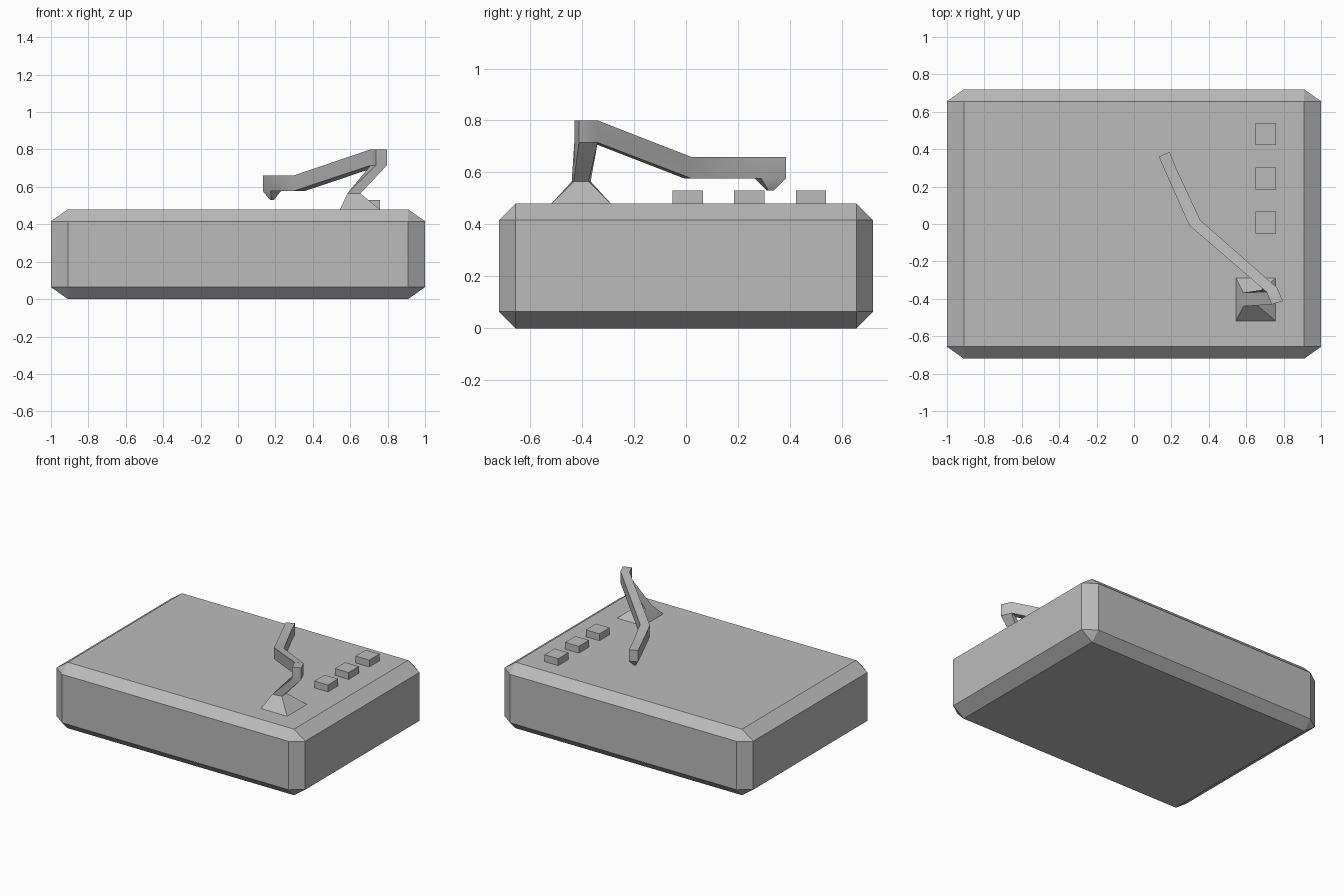
import bpy
import bmesh
from math import radians
from mathutils import Vector

old = bpy.data.objects.get("Cube")
if old:
    bpy.data.objects.remove(old, do_unlink=True)

grey = bpy.data.materials.new("plain grey")
grey.use_nodes = True
colour = (0.5, 0.5, 0.5, 1)
grey.diffuse_color = colour
grey.node_tree.nodes["Principled BSDF"].inputs["Base Color"].default_value = colour


def finish(name, bm):
    bmesh.ops.recalc_face_normals(bm, faces=bm.faces)
    mesh = bpy.data.meshes.new(name)
    bm.to_mesh(mesh)
    bm.free()
    mesh.materials.append(grey)
    obj = bpy.data.objects.new(name, mesh)
    bpy.context.collection.objects.link(obj)
    return obj


def block(name, size, centre, chamfer=None):
    """Box, optionally with a different chamfer depth on each axis."""
    bm = bmesh.new()
    bmesh.ops.create_cube(bm, size=1)
    unit = chamfer or (1, 1, 1)
    bmesh.ops.scale(bm, vec=[s / u for s, u in zip(size, unit)], verts=bm.verts)
    if chamfer:
        bmesh.ops.bevel(bm, geom=bm.edges[:], offset=1, segments=1,
                        affect='EDGES', profile=0.5)
    bmesh.ops.scale(bm, vec=unit, verts=bm.verts)
    bmesh.ops.translate(bm, vec=centre, verts=bm.verts)
    return finish(name, bm)


def bridge(bm, low, high):
    for i in range(4):
        j = (i + 1) % 4
        bm.faces.new((low[i], low[j], high[j], high[i]))


# Chamfered case
block("case", (2, 1.44, 0.48), (0, 0, 0.24), (0.09, 0.064, 0.064))

# Row of square buttons
for i in range(3):
    block(f"button_{i + 1}", (0.11, 0.117, 0.07), (0.705, 0.007 + 0.237 * i, 0.495))

# Arm: flared foot, leaning post and joint, listed as rings of four corners
bm = bmesh.new()


def ring(corners, z):
    return [bm.verts.new((x, y, z)) for x, y in corners]


joint = [(0.708, -0.363), (0.765, -0.34), (0.796, -0.412), (0.737, -0.43)]
foot = ring([(0.545, -0.287), (0.76, -0.287), (0.76, -0.52), (0.545, -0.52)], 0.478)
neck = ring([(0.585, -0.367), (0.655, -0.375), (0.655, -0.432), (0.585, -0.44)], 0.565)
under = ring(joint, 0.715)
crown = ring(joint, 0.80)
bm.faces.new(foot)
bm.faces.new(crown)
bridge(bm, foot, neck)
bridge(bm, neck, under)
for i in range(1, 4):
    j = (i + 1) % 4
    bm.faces.new((under[i], under[j], crown[j], crown[i]))


# Bent beam leaving the open side of the joint
def section(left, right, bottom, top):
    return [bm.verts.new((*p, z)) for p, z in
            ((left, bottom), (right, bottom), (right, top), (left, top))]


elbow = section((0.295, -0.007), (0.355, 0.02), 0.577, 0.66)
cut = section((0.174, 0.265), (0.229, 0.29), 0.577, 0.66)
tip = section((0.133, 0.36), (0.19, 0.385), 0.577, 0.66)
bridge(bm, [under[0], under[1], crown[1], crown[0]], elbow)
bridge(bm, elbow, cut)
bm.faces.new(tip)
for i in range(1, 4):
    j = (i + 1) % 4
    bm.faces.new((cut[i], cut[j], tip[j], tip[i]))

# Tapered stylus under the end of the beam
root = [cut[0], cut[1], tip[1], tip[0]]
middle = sum((v.co for v in root), Vector()) / 4
point = []
for v in root:
    p = middle.lerp(v.co, 0.22)
    p.z = 0.53
    point.append(bm.verts.new(p))
bridge(bm, root, point)
bm.faces.new(point)

arm = finish("arm", bm)
bpy.ops.object.select_all(action='DESELECT')
arm.select_set(True)
bpy.context.view_layer.objects.active = arm
bpy.ops.object.shade_smooth_by_angle(angle=radians(30))
